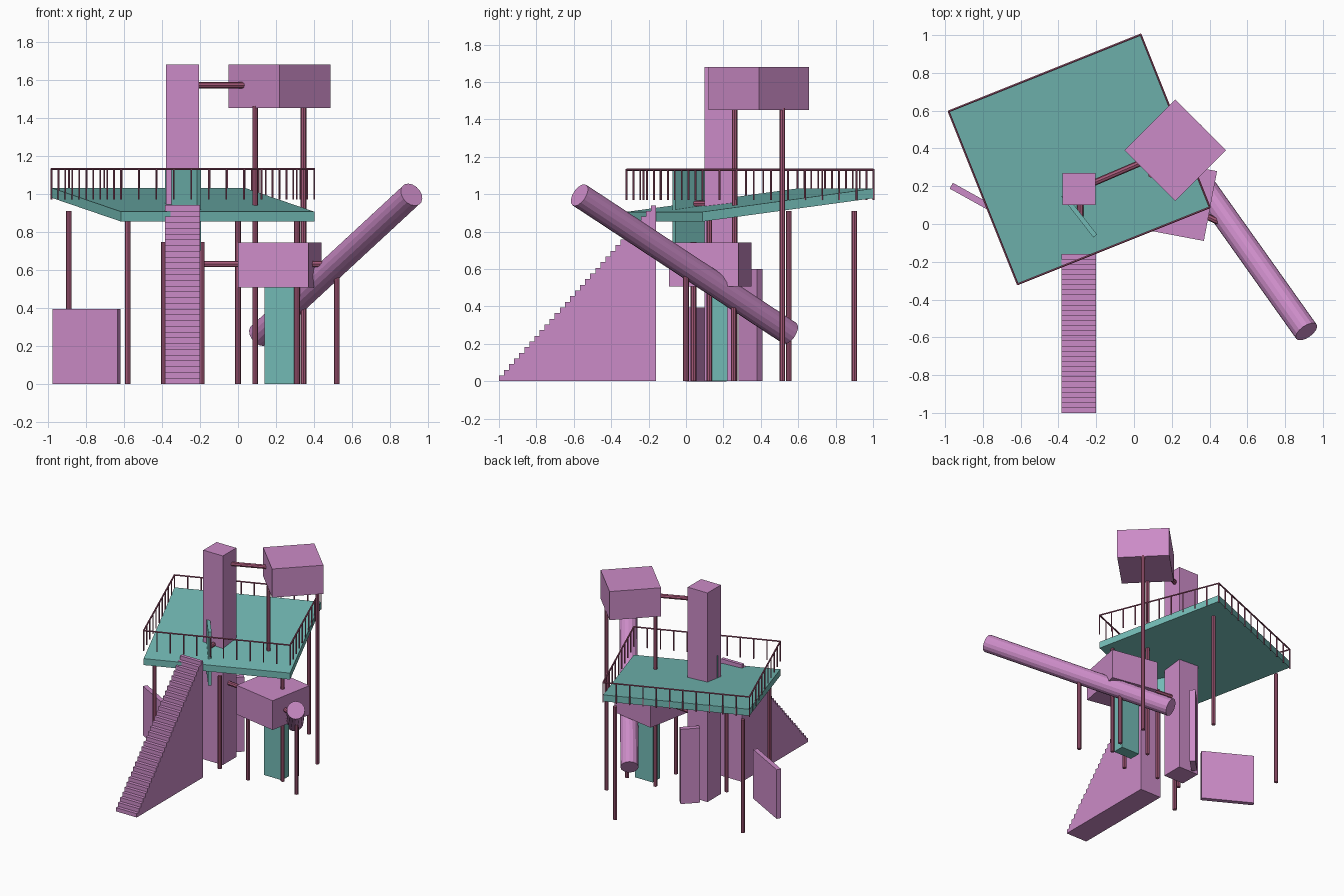
import bpy, bmesh, math
from mathutils import Matrix, Vector

cube = bpy.data.objects.get("Cube")
if cube:
    bpy.data.objects.remove(cube, do_unlink=True)


def material(name, rgb):
    m = bpy.data.materials.new(name)
    m.use_nodes = True
    m.diffuse_color = (*rgb, 1)
    m.node_tree.nodes["Principled BSDF"].inputs["Base Color"].default_value = (*rgb, 1)
    return m


orchid = material("orchid", (0.60, 0.26, 0.57))
teal = material("teal", (0.17, 0.49, 0.46))
maroon = material("maroon", (0.38, 0.10, 0.19))


def finish(name, bm, mat):
    bmesh.ops.recalc_face_normals(bm, faces=bm.faces)
    mesh = bpy.data.meshes.new(name)
    bm.to_mesh(mesh)
    bm.free()
    mesh.materials.append(mat)
    obj = bpy.data.objects.new(name, mesh)
    bpy.context.collection.objects.link(obj)
    return obj


def box(name, center, size, mat, angle=0, tilt=0):
    """Box turned about z; tilt raises z along its local y."""
    bm = bmesh.new()
    bmesh.ops.create_cube(bm, size=1)
    bmesh.ops.scale(bm, vec=size, verts=bm.verts)
    for v in bm.verts:
        v.co.z += tilt * v.co.y
    bmesh.ops.rotate(bm, cent=(0, 0, 0), verts=bm.verts,
                     matrix=Matrix.Rotation(math.radians(angle), 3, 'Z'))
    bmesh.ops.translate(bm, vec=center, verts=bm.verts)
    return finish(name, bm, mat)


def add_rod(bm, a, b, radius, sides):
    a, b = Vector(a), Vector(b)
    d = b - a
    place = Matrix.Translation((a + b) / 2) @ d.to_track_quat('Z', 'Y').to_matrix().to_4x4()
    bmesh.ops.create_cone(bm, cap_ends=True, segments=sides, radius1=radius,
                          radius2=radius, depth=d.length, matrix=place)


def rod(name, a, b, mat=maroon, radius=0.015, sides=8):
    bm = bmesh.new()
    add_rod(bm, a, b, radius, sides)
    return finish(name, bm, mat)


# Sloping deck
DECK, WIDTH, DEPTH, TURN = Vector((-0.29, 0.342, 0)), 1.095, 0.985, 21.8
box("deck", DECK + Vector((0, 0, 0.942)), (WIDTH, DEPTH, 0.052), teal, TURN, 0.127)

# Level railing with evenly spaced balusters
spin = Matrix.Rotation(math.radians(TURN), 3, 'Z')
corners = [DECK + spin @ Vector((sx * WIDTH / 2, sy * DEPTH / 2, 0))
           for sx, sy in ((-1, -1), (1, -1), (1, 1), (-1, 1))]
RAIL_LOW, RAIL_TOP = Vector((0, 0, 0.97)), Vector((0, 0, 1.13))
bm = bmesh.new()
for i, a in enumerate(corners):
    b = corners[(i + 1) % 4]
    count = (11, 10)[i % 2]
    add_rod(bm, a + RAIL_TOP, b + RAIL_TOP, 0.006, 6)
    for k in range(count):
        p = a.lerp(b, k / count)
        add_rod(bm, p + RAIL_LOW, p + RAIL_TOP, 0.005, 6)
finish("railing", bm, maroon)

# Support poles: x, y, top height
poles = {
    "deck_pole": [(-0.89, 0.55, 0.91), (0, 0.9, 0.91), (0.31, 0.125, 0.9), (-0.58, -0.23, 0.9)],
    "upper_cabin_pole": [(0.09, 0.26, 1.46), (0.345, 0.515, 1.46)],
    "lower_cabin_pole": [(0.09, 0, 0.53), (0.345, 0.255, 0.53)],
    "stair_pole": [(-0.39, 0.04, 0.745), (-0.19, 0.04, 0.745)],
    "slide_pole": [(0.52, 0, 0.62)],
}
for name, spots in poles.items():
    for i, (x, y, top) in enumerate(spots, 1):
        rod(f"{name}_{i}", (x, y, 0), (x, y, top))

# Tower, cabins and panels
box("tower", (-0.292, 0.185, 0.84), (0.175, 0.17, 1.68), orchid)
box("upper_cabin", (0.218, 0.39, 1.565), (0.38, 0.38, 0.23), orchid, 45)
box("lower_cabin", (0.22, 0.13, 0.625), (0.376, 0.376, 0.235), orchid, -10.7)
box("cabin_column", (0.22, 0.177, 0.255), (0.16, 0.09, 0.51), teal)
box("climbing_panel", (-0.275, 0.345, 0.3), (0.141, 0.042, 0.6), orchid, 45)
box("ground_panel", (-0.797, 0.108, 0.197), (0.39, 0.035, 0.395), orchid, -29)
box("deck_door", (-0.29, 0.045, 0.915), (0.275, 0.025, 0.43), teal, -52)

# Connecting beams
BEAM = 0.017
rod("upper_beam", (-0.29, 0.185, 1.57), (0.12, 0.36, 1.57), radius=BEAM)
rod("lower_beam", (-0.29, 0.185, 0.63), (0.15, 0.14, 0.63), radius=BEAM)
rod("slide_beam", (0.25, 0.10, 0.63), (0.52, -0.02, 0.63), radius=BEAM)
rod("door_beam", (-0.285, 0.15, 0.95), (-0.285, 0.04, 0.95), radius=BEAM)

# Tube slide
rod("tube_slide", (0.115, 0.553, 0.257), (0.913, -0.57, 0.995), orchid, 0.066, 16)

# Solid staircase, extruded from a stepped profile
STEPS, START, END, HEIGHT = 31, -1.0, -0.16, 0.94
run, rise = (END - START) / STEPS, HEIGHT / STEPS
profile = [(START, 0)]
for i in range(STEPS):
    profile += [(START + i * run, (i + 1) * rise), (START + (i + 1) * run, (i + 1) * rise)]
profile.append((END, 0))
bm = bmesh.new()
side = bm.faces.new([bm.verts.new((-0.385, y, z)) for y, z in profile])
swept = bmesh.ops.extrude_face_region(bm, geom=[side])["geom"]
bmesh.ops.translate(bm, vec=(0.185, 0, 0),
                    verts=[g for g in swept if isinstance(g, bmesh.types.BMVert)])
finish("staircase", bm, orchid)
